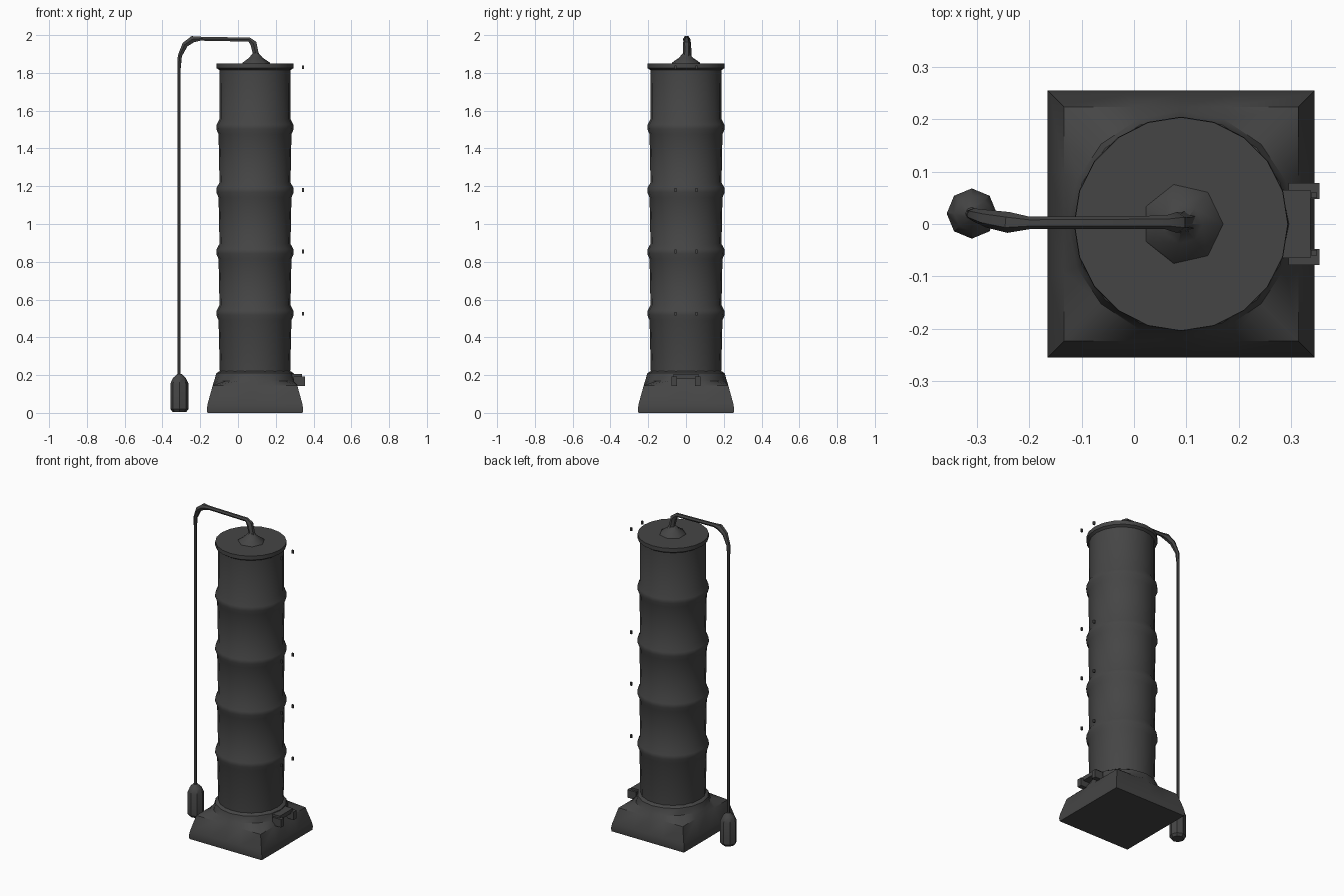
import bpy, bmesh
from math import cos, sin, tau

if "Cube" in bpy.data.objects:
    bpy.data.objects.remove(bpy.data.objects["Cube"])

CX = 0.09  # column axis
dark = bpy.data.materials.new("dark_metal")
dark.diffuse_color = (0.06, 0.06, 0.06, 1)
dark.use_nodes = True
dark.node_tree.nodes["Principled BSDF"].inputs["Base Color"].default_value = dark.diffuse_color


def finish(ob, angle=0.6):
    ob.data.materials.clear()
    ob.data.materials.append(dark)
    bpy.ops.object.select_all(action='DESELECT')
    ob.select_set(True)
    bpy.context.view_layer.objects.active = ob
    bpy.ops.object.shade_smooth_by_angle(angle=angle)
    return ob


def loft(name, rings, sides, cx=0.0, cy=0.0):
    """Stack rings of (radius, z, shape); shape 'sq' is a square of that half width."""
    bm = bmesh.new()
    prev = first = None
    for r, z, shape in rings:
        loop = []
        for i in range(sides):
            a = tau * i / sides
            k = r / max(abs(cos(a)), abs(sin(a))) if shape == 'sq' else r
            loop.append(bm.verts.new((cx + k * cos(a), cy + k * sin(a), z)))
        if prev:
            for i in range(sides):
                j = (i + 1) % sides
                bm.faces.new((prev[i], prev[j], loop[j], loop[i]))
        else:
            first = loop
        prev = loop
    bm.faces.new(first[::-1])
    bm.faces.new(prev)
    me = bpy.data.meshes.new(name)
    bm.to_mesh(me)
    bm.free()
    ob = bpy.data.objects.new(name, me)
    bpy.context.collection.objects.link(ob)
    return finish(ob)


def lathe(name, profile, sides, cx, cy=0.0):
    return loft(name, [(r, z, 'o') for r, z in profile], sides, cx, cy)


def box(name, center, size):
    bpy.ops.mesh.primitive_cube_add(size=1, location=center)
    ob = bpy.context.object
    ob.name = name
    ob.scale = size
    bpy.ops.object.transform_apply(location=False, rotation=False, scale=True)
    return finish(ob)


def pipe(name, points):
    """Tube through (x, y, z, radius) points."""
    cu = bpy.data.curves.new(name, 'CURVE')
    cu.dimensions = '3D'
    cu.bevel_depth = 1.0
    cu.bevel_resolution = 1
    cu.use_fill_caps = True
    sp = cu.splines.new('POLY')
    sp.points.add(len(points) - 1)
    for p, (x, y, z, r) in zip(sp.points, points):
        p.co = (x, y, z, 1)
        p.radius = r
    ob = bpy.data.objects.new(name, cu)
    bpy.context.collection.objects.link(ob)
    bpy.ops.object.select_all(action='DESELECT')
    ob.select_set(True)
    bpy.context.view_layer.objects.active = ob
    bpy.ops.object.convert(target='MESH')
    return finish(bpy.context.object)


# Square base flaring in to the round column
loft("base", [(0.252, 0.0, 'sq'), (0.255, 0.02, 'sq'), (0.25, 0.05, 'sq'),
              (0.224, 0.145, 'sq'), (0.216, 0.17, 'o'), (0.205, 0.21, 'o'),
              (0.186, 0.222, 'o')], 16, CX)

# Column with four raised bands and a top rim
profile = [(0.186, 0.20)]
for z in (0.53, 0.855, 1.18, 1.515):
    profile += [(0.193, z - 0.04), (0.205, z - 0.012), (0.203, z + 0.012), (0.188, z + 0.04)]
profile += [(0.189, 1.815), (0.204, 1.825), (0.204, 1.85)]
lathe("column", profile, 20, CX)

# Cone fitting on the lid
lathe("lid_fitting", [(0.08, 1.845), (0.075, 1.855), (0.038, 1.88), (0.016, 1.905)], 7, CX + 0.003)

# Overhead pipe that bends down to the hanging weight
pipe("overhead_pipe", [
    (0.10, 0.003, 1.87, 0.026), (0.092, 0.003, 1.91, 0.018), (0.082, 0.003, 1.955, 0.020),
    (0.06, 0.003, 1.976, 0.013), (-0.20, 0.002, 1.981, 0.012), (-0.24, 0.003, 1.978, 0.020),
    (-0.28, 0.01, 1.95, 0.017), (-0.308, 0.018, 1.89, 0.012), (-0.312, 0.02, 1.82, 0.009),
    (-0.312, 0.02, 0.19, 0.009)])
lathe("weight", [(0.036, 0.005), (0.048, 0.02), (0.048, 0.155), (0.034, 0.185), (0.012, 0.205)],
      8, -0.31, 0.02)

# Bracket on the base
box("bracket_bar", (0.31, 0, 0.193), (0.055, 0.13, 0.025))
for s in (-1, 1):
    box("bracket_foot", (0.325, s * 0.063, 0.168), (0.06, 0.03, 0.05))

# Small pegs beside the bands
for z in (0.525, 0.855, 1.18, 1.83):
    for s in (-1, 1):
        box("peg", (0.344, s * 0.055, z), (0.012, 0.01, 0.02))
